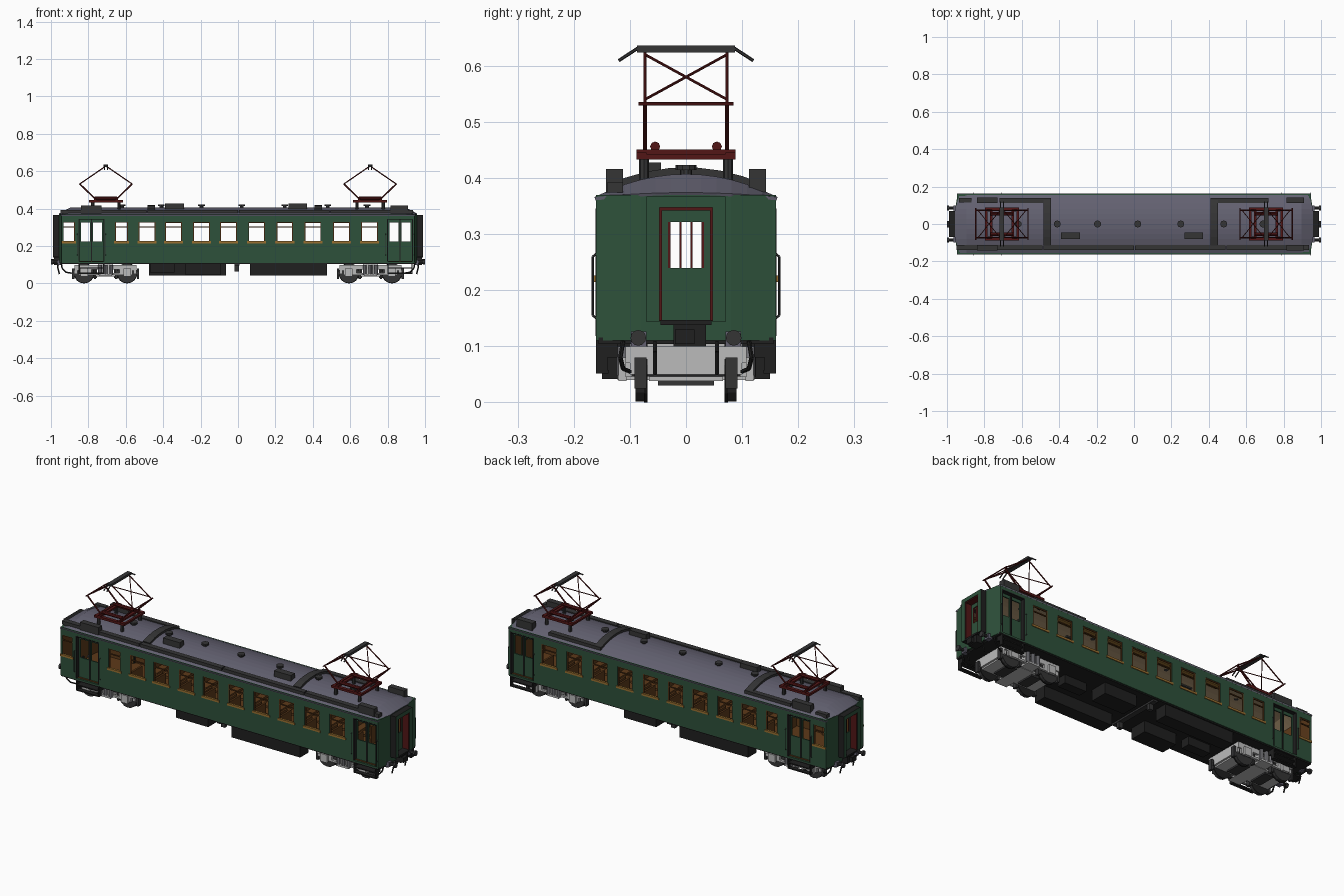
import bpy, bmesh, math
from mathutils import Vector, Matrix

COL = {
    "body green": (0.027, 0.082, 0.043), "roof grey": (0.125, 0.12, 0.165),
    "dark grey": (0.035, 0.035, 0.036), "black": (0.014, 0.014, 0.014),
    "bogie grey": (0.5, 0.5, 0.5), "dark red": (0.085, 0.008, 0.008),
    "wood brown": (0.11, 0.042, 0.01), "cream": (0.45, 0.32, 0.18),
    "gold trim": (0.32, 0.16, 0.03), "steel": (0.2, 0.2, 0.22)}
MAT = {}
for n, c in COL.items():
    MAT[n] = bpy.data.materials.new(n)
    MAT[n].diffuse_color = (*c, 1)


def finish(name, bm, mats, mirror="", thick=0):
    me = bpy.data.meshes.new(name)
    bm.to_mesh(me)
    bm.free()
    for m in mats if isinstance(mats, list) else [mats]:
        me.materials.append(MAT[m])
    ob = bpy.data.objects.new(name, me)
    bpy.context.collection.objects.link(ob)
    if thick:
        s = ob.modifiers.new("thickness", 'SOLIDIFY')
        s.thickness, s.offset, s.material_offset = thick, -1, 1
    if mirror:
        m = ob.modifiers.new("mirror", 'MIRROR')
        m.use_axis = ['X' in mirror, 'Y' in mirror, False]
        m.use_mirror_merge = False
    return ob


def box(bm, x0, x1, y0, y1, z0, z1):
    size = Matrix.Diagonal((abs(x1 - x0), abs(y1 - y0), abs(z1 - z0), 1))
    c = Vector((x0 + x1, y0 + y1, z0 + z1)) / 2
    bmesh.ops.create_cube(bm, size=1, matrix=Matrix.Translation(c) @ size)


def rod(bm, a, b, r, n=6):
    a, b = Vector(a), Vector(b)
    m = Matrix.Translation((a + b) / 2) @ (b - a).to_track_quat('Z', 'Y').to_matrix().to_4x4()
    bmesh.ops.create_cone(bm, cap_ends=True, segments=n, radius1=r, radius2=r,
                          depth=(b - a).length, matrix=m)


def boxes(name, mat, mirror, *dims):
    bm = bmesh.new()
    for d in dims:
        box(bm, *d)
    return finish(name, bm, mat, mirror)


def rods(name, mat, mirror, r, *paths, n=6):
    bm = bmesh.new()
    for p in paths:
        for a, b in zip(p, p[1:]):
            rod(bm, a, b, r, n)
    return finish(name, bm, mat, mirror)


def panel(name, u0, u1, v0, v1, holes, place, thick, mats, mirror="", us=(), vs=()):
    """Sheet with rectangular openings, placed in space by a function."""
    us = sorted({u0, u1, *us, *[h[0] for h in holes], *[h[1] for h in holes]})
    vs = sorted({v0, v1, *vs, *[h[2] for h in holes], *[h[3] for h in holes]})
    bm = bmesh.new()
    for a, b in zip(us, us[1:]):
        for c, d in zip(vs, vs[1:]):
            mu, mv = (a + b) / 2, (c + d) / 2
            if not any(h[0] < mu < h[1] and h[2] < mv < h[3] for h in holes):
                bm.faces.new([bm.verts.new(place(*p)) for p in ((a, c), (b, c), (b, d), (a, d))])
    bmesh.ops.remove_doubles(bm, verts=bm.verts, dist=1e-5)
    return finish(name, bm, mats, mirror, thick)


# Side walls with window and door openings
centres = [-0.487, -0.345, -0.195, -0.05, 0.1, 0.25, 0.4, 0.553, 0.703]
WIN = [(c - 0.045, c + 0.045, 0.225, 0.33) for c in centres]
WIN += [(-0.658, -0.588, 0.225, 0.33), (-0.938, -0.872, 0.225, 0.33)]
DOORS = [(-0.852, -0.715), (0.798, 0.934)]
panel("side_wall", -0.944, 0.944, 0.11, 0.37, WIN + [(a, b, 0.118, 0.345) for a, b in DOORS],
      lambda u, v: (u, -0.16, v), 0.01, ["body green", "wood brown"], "Y")
boxes("window_sill", "gold trim", "Y",
      *[(a - 0.006, b + 0.006, -0.164, -0.152, 0.215, 0.226) for a, b, _, _ in WIN])
fr = []
for a, b, c, d in WIN:
    fr += [(a, a + 0.005, -0.158, -0.152, c, d), (b - 0.005, b, -0.158, -0.152, c, d),
           (a, b, -0.158, -0.152, d - 0.005, d), (a, b, -0.158, -0.152, 0.299, 0.304)]
boxes("window_frame", "wood brown", "Y", *fr)

# Recessed double doors, grab rails and steps
for a, b in DOORS:
    m = (a + b) / 2
    panel("entrance_door", a, b, 0.118, 0.345,
          [(a + 0.012, m - 0.009, 0.225, 0.325), (m + 0.009, b - 0.012, 0.225, 0.325)],
          lambda u, v: (u, -0.14, v), 0.006, ["body green", "wood brown"], "Y")
    boxes("door_surround", "black", "Y", (a - .001, a + .004, -.161, -.138, .118, .345),
          (b - .004, b + .001, -.161, -.138, .118, .345), (a, b, -.161, -.138, .341, .346),
          (m - .003, m + .003, -.145, -.139, .118, .341))
    rods("grab_rail", "dark grey", "Y", 0.002,
         *[[(x, -.16, .15), (x, -.166, .155), (x, -.166, .26), (x, -.16, .265)] for x in (a - .008, b + .008)])
    boxes("entrance_steps", "black", "Y", (a, b, -.16, -.115, .105, .111), (a, b, -.16, -.125, .08, .086),
          (a, b, -.16, -.138, .052, .058), (a, a + .006, -.16, -.14, .052, .11),
          (b - .006, b, -.16, -.14, .052, .11), (a, a + .006, -.14, -.122, .08, .11),
          (b - .006, b, -.14, -.122, .08, .11))

# End walls, gangway frame and end door
panel("end_wall", -0.16, 0.16, 0.11, 0.37, [(-0.045, 0.045, 0.145, 0.345)],
      lambda u, v: (0.956 if abs(u) < 0.09 else 0.943, u, v), 0.01, ["body green", "wood brown"], "X",
      us=(-0.08, 0.08))
gang = boxes("gangway_frame", ["black", "body green"], "XY",
             (0.956, 0.988, -0.07, -0.047, 0.143, 0.367), (0.956, 0.988, -0.047, 0, 0.347, 0.367))
for p in gang.data.polygons:
    p.material_index = int(p.normal.x > 0.5)
boxes("gangway_lining", "dark red", "XY", (0.95, 0.985, -0.047, -0.043, 0.145, 0.347),
      (0.95, 0.985, -0.043, 0, 0.342, 0.347))
boxes("gangway_plate", "black", "X", (0.95, 0.99, -0.045, 0.045, 0.138, 0.147))
panel("end_door", -0.045, 0.045, 0.145, 0.345, [(-0.03, 0.03, 0.24, 0.322)],
      lambda u, v: (0.95, u, v), 0.006, ["body green", "wood brown"], "X")
boxes("end_door_bars", "dark red", "X", *[(0.944, 0.951, y - .002, y + .002, .24, .322)
                                          for y in (-0.03, -0.01, 0.01, 0.03)])

# Arched roof with sloping ends
def roof_z(y, h=0.041):
    return 0.366 + h * (1 - (y / 0.163) ** 2)

def roof_pt(x, y):
    end = abs(x) > 0.93
    return (math.copysign(0.958 - 0.012 * (abs(y) > 0.09), x) if end else x, y, roof_z(y, 0.008 if end else 0.041))

panel("roof", -0.958, 0.958, -0.163, 0.163, [], roof_pt, 0.006, ["roof grey", "cream"],
      us=(-0.895, 0.895), vs=[-0.163 + 0.326 * i / 12 for i in range(1, 12)])

# Roof equipment: cable ducts, ventilators, resistor boxes
boxes("roof_duct", "dark grey", "", (-.95, -.49, -.14, -.112, .374, .393), (-.485, 0, -.14, -.112, .374, .393),
      (.005, .49, -.14, -.112, .374, .393), (.495, .935, -.14, -.112, .374, .393),
      (-.72, -.445, .112, .14, .374, .393), (.41, .72, .112, .14, .374, .393))
for x in (-0.485, 0.41):
    panel("cross_duct", x, x + 0.04, -0.115, 0.14, [], lambda u, v: (u, v, roof_z(v) + 0.012), 0.014,
          ["dark grey"], vs=(-0.07, -0.03, 0.02, 0.06, 0.1))
boxes("corner_box", "dark grey", "Y", (-.84, -.73, -.143, -.112, .374, .416), (.815, .91, -.143, -.112, .374, .416),
      (-.935, -.87, -.14, -.115, .37, .39))
boxes("roof_box", "dark grey", "", (-.39, -.29, -.08, -.045, .39, .428), (.27, .37, -.08, -.045, .39, .428))
rods("roof_ventilator", "dark grey", "", 0.011,
     *[[(x, 0, .4), (x, 0, .415)] for x in (-.62, -.41, -.195, .02, .25, .48, .69)], n=10)
rods("ventilator_cap", "dark grey", "", 0.019,
     *[[(x, 0, .414), (x, 0, .423)] for x in (-.62, -.41, -.195, .02, .25, .48, .69)], n=10)

# Pantographs, one quarter built and mirrored
P = 0.706
rods("insulator", "dark grey", "XY", 0.009, *[[(P + d, -.075, .385), (P + d, -.075, .433)] for d in (-.07, .07)], n=8)
boxes("pantograph_base", "dark red", "XY", (P - .09, P + .09, -.088, -.07, .433, .445),
      (P - .09, P - .078, -.088, 0, .433, .443), (P + .078, P + .09, -.088, 0, .433, .443),
      (P - .065, P - .05, -.088, 0, .442, .451), (P + .05, P + .065, -.088, 0, .442, .451))
rods("pantograph_spring", "dark red", "XY", 0.009, [(P - .06, -.055, .456), (P + .06, -.055, .456)], n=8)
low, up, brace = [], [], []
for s in (-1, 1):
    e = P + s * 0.14
    low.append([(P + s * .055, -.073, .45), (e, -.073, .532)])
    up += [[(e, -.073, .532), (P + s * .006, -.073, .624)], [(e, -.085, .532), (e, 0, .532)]]
    brace += [[(P + s * .128, -.073, .54), (P + s * .01, .073, .62)]]
rods("lower_arm", "dark red", "XY", 0.0042, *low)
rods("upper_arm", "dark red", "XY", 0.0032, *up)
rods("cross_brace", "dark red", "XY", 0.0025, *brace)
boxes("contact_strip", "dark grey", "XY", (P - .012, P + .012, -.087, 0, .624, .636))
rods("contact_horn", "dark grey", "XY", 0.003, *[[(P + d, -.085, .632), (P + d, -.12, .609)] for d in (-.009, .009)])

# Floor, benches and racks inside
boxes("underframe", "black", "", (-.945, .945, -.156, .156, .104, .116))
boxes("cabin_floor", "wood brown", "", (-.94, .94, -.149, .149, .116, .12))
seats = []
for c in centres:
    for d in (-0.068, 0.058):
        seats += [(c + d, c + d + .01, -.145, -.035, .12, .218)]
    seats += [(c - .058, c - .02, -.145, -.035, .15, .162), (c + .02, c + .058, -.145, -.035, .15, .162)]
boxes("bench_seat", "wood brown", "Y", *seats)
boxes("luggage_rack", "gold trim", "Y", (-.4, .62, -.149, -.115, .323, .329))

# Equipment boxes below the floor
for s in (-1, 1):
    boxes("equipment_box", "black", "", (.065 * s, .475 * s, -.15 * s, -.08 * s, .042, .106),
          (-.28 * s, -.09 * s, -.125 * s, -.03 * s, .045, .106), (-.47 * s, -.34 * s, -.06 * s, -.01 * s, .06, .106))
boxes("centre_pipe", "dark grey", "", (-.02, .008, -.15, .15, .095, .108), (-.018, .006, -.12, -.1, .065, .1),
      (-.018, .006, .1, .12, .065, .1))

# Bogies, mirrored to both ends and sides
B = 0.708
panel("bogie_side_frame", B - .165, B + .165, .045, .1,
      [(B - .075, B - .04, .055, .075), (B + .04, B + .075, .055, .075), (B - .165, B - .145, .045, .07),
       (B + .145, B + .165, .045, .07), (B - .02, B + .02, .075, .09)],
      lambda u, v: (u, -.108, v), 0.012, ["bogie grey"], "XY")
ax = (B - .115, B + .115)
boxes("axle_box", "bogie grey", "XY", *[(x - .02, x + .02, -.12, -.106, .038, .08) for x in ax])
rods("bogie_spring", "steel", "XY", 0.01, *[[(B + d, -.114, .048), (B + d, -.114, .1)] for d in (-.03, 0, .03)], n=8)
boxes("bogie_bolster", "bogie grey", "XY", (B - .035, B + .035, -.122, 0, .04, .05),
      (B - .04, B + .04, -.1, 0, .05, .105), (B - .165, B - .15, -.1, 0, .05, .1), (B + .15, B + .165, -.1, 0, .05, .1))
boxes("bogie_pan", "bogie grey", "XY", (B - .16, B + .16, -.066, 0, .038, .046))
boxes("traction_motor", "dark grey", "XY", (B - .1, B - .045, -.05, 0, .03, .09), (B + .045, B + .1, -.05, 0, .03, .09))
rods("wheel_tread", "dark grey", "XY", 0.053, *[[(x, -.09, .055), (x, -.074, .055)] for x in ax], n=16)
rods("wheel_flange", "black", "XY", 0.055, *[[(x, -.075, .055), (x, -.069, .055)] for x in ax], n=16)
rods("axle", "steel", "XY", 0.009, *[[(x, -.11, .055), (x, 0, .055)] for x in ax], n=8)
boxes("brake_shoe", "dark grey", "XY", *[(x + d - .006, x + d + .006, -.092, -.07, .025, .08) for x in ax for d in (-.058, .058)])

# Buffers, coupler, hoses
boxes("buffer_plate", "roof grey", "XY", (.94, .966, -.098, -.07, .1, .126))
rods("buffer_shank", "dark grey", "XY", 0.008, [(.96, -.085, .115), (.992, -.085, .115)], n=8)
rods("buffer_head", "dark grey", "XY", 0.014, [(.99, -.085, .115), (1.0, -.085, .115)], n=12)
boxes("coupler", "black", "X", (.94, .985, -.022, .036, .1, .138), (.98, 1.0, -.02, .015, .104, .13))
rods("brake_hose", "black", "XY", 0.004, [(.945, -.112, .11), (.94, -.117, .08), (.92, -.112, .06), (.89, -.1, .055)],
     [(.958, -.055, .108), (.965, -.055, .09), (.955, -.055, .05)])
